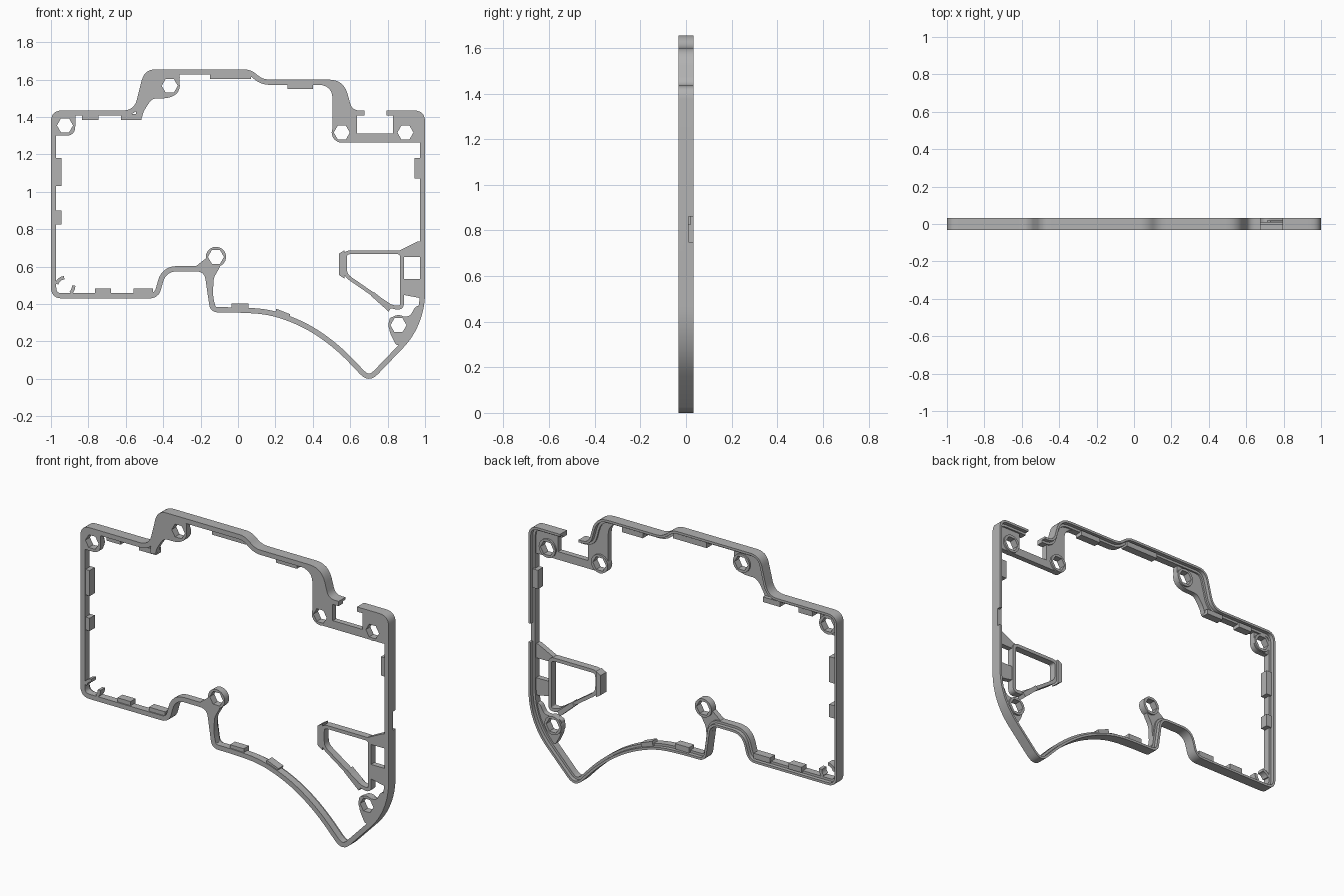
import bpy, bmesh, math
from mathutils import Vector

default = bpy.data.objects.get("Cube")
if default:
    bpy.data.objects.remove(default, do_unlink=True)

FRONT, BACK, LEDGE = -0.032, 0.032, 0.01
parts, cutters = [], []

grey = bpy.data.materials.new("plain grey")
grey.use_nodes = True
grey.diffuse_color = (0.45, 0.45, 0.45, 1)
grey.node_tree.nodes["Principled BSDF"].inputs["Base Color"].default_value = grey.diffuse_color


def rounded(points, radius):
    """Round every corner of a closed outline; a third value overrides the radius."""
    result = []
    count = len(points)
    for i, point in enumerate(points):
        corner = Vector(point[:2])
        before = Vector(points[i - 1][:2]) - corner
        after = Vector(points[(i + 1) % count][:2]) - corner
        size = point[2] if len(point) > 2 else radius
        size = min(size, before.length / 2, after.length / 2)
        start = corner + before.normalized() * size
        end = corner + after.normalized() * size
        steps = 6 if size > 0 else 0
        for s in range(steps + 1):
            t = s / max(steps, 1)
            p = start * (1 - t) ** 2 + corner * 2 * t * (1 - t) + end * t * t
            if not result or (p - result[-1]).length > 0.0005:
                result.append(p)
    if (result[0] - result[-1]).length < 0.0005:
        result.pop()
    return result


def inset(loop, distance):
    """Move a clockwise outline inwards."""
    moved = []
    for i, p in enumerate(loop):
        a = (p - loop[i - 1]).normalized()
        b = (loop[(i + 1) % len(loop)] - p).normalized()
        normal = Vector((a.y + b.y, -a.x - b.x)) / (1 + a.dot(b))
        moved.append(p + normal * distance)
    return moved


def finish(name, bm, store):
    bmesh.ops.recalc_face_normals(bm, faces=bm.faces)
    mesh = bpy.data.meshes.new(name)
    bm.to_mesh(mesh)
    bm.free()
    mesh.materials.append(grey)
    obj = bpy.data.objects.new(name, mesh)
    bpy.context.scene.collection.objects.link(obj)
    store.append(obj)
    return obj


def sweep(name, loop, profile):
    """Run a closed (inset, depth) section around an outline."""
    bm = bmesh.new()
    rings = []
    for distance, y in profile:
        rings.append([bm.verts.new((p.x, y, p.y)) for p in inset(loop, distance)])
    for k, ring in enumerate(rings):
        previous = rings[k - 1]
        for i in range(len(ring)):
            bm.faces.new((previous[i - 1], previous[i], ring[i], ring[i - 1]))
    return finish(name, bm, parts)


def slab(name, points, y0=FRONT, y1=0.0, radius=0.0, store=parts):
    bm = bmesh.new()
    face = bm.faces.new([bm.verts.new((p.x, y0, p.y)) for p in rounded(points, radius)])
    extruded = bmesh.ops.extrude_face_region(bm, geom=[face])["geom"]
    moved = [v for v in extruded if isinstance(v, bmesh.types.BMVert)]
    bmesh.ops.translate(bm, verts=moved, vec=(0, y1 - y0, 0))
    return finish(name, bm, store)


def box(x0, x1, z0, z1):
    return [(x0, z0), (x0, z1), (x1, z1), (x1, z0)]


def arc(x, z, radius, start, end, sides):
    angles = [math.radians(start + (end - start) * i / sides) for i in range(sides + 1)]
    return [(x + radius * math.cos(a), z + radius * math.sin(a)) for a in angles]


# Outer wall with a raised rim behind a wider front ledge
outline = rounded([
    (-1, 1.435), (-.555, 1.435), (-.5, 1.655), (.07, 1.655), (.13, 1.6),
    (.565, 1.6, .08), (.61, 1.435, .04), (1, 1.435),
    (1, .38, .3), (.94, .225, 1), (.7, -.025, .07),
    (.53, .155, 1), (.36, .275, 1), (.17, .345, 1), (0, .355, 1),
    (-.148, .355, .045), (-.18, .575, .045), (-.385, .575),
    (-.425, .43, .05), (-1, .43)], .06)
sweep("outer_wall", outline, [(0, FRONT), (.028, FRONT), (.028, LEDGE),
                              (.014, LEDGE), (.014, BACK), (0, BACK)])

# Flat plates that tie the screw bosses to the wall
slab("upper_left_plate", [
    (-.55, 1.39), (-.545, 1.43), (-.485, 1.64), (-.31, 1.64), (-.315, 1.53),
    (-.37, 1.5), (-.46, 1.5), (-.505, 1.43), (-.515, 1.39)], radius=.03)
slab("upper_right_plate", [
    (.4, 1.585), (.55, 1.585, .03), (.6, 1.425), (.637, 1.42), (.637, 1.312), (.83, 1.312),
    (.83, 1.42), (.985, 1.42), (.985, 1.265), (.505, 1.265, .06),
    (.505, 1.555, .12)])
slab("corner_plate", [(-.985, 1.42), (-.87, 1.42), (-.87, 1.3, .05), (-.985, 1.3)])
slab("stem_plate", [
    (-.24, .59), (-.165, .65), (-.09, .61), (-.13, .54), (-.135, .44),
    (-.115, .37), (-.14, .365), (-.185, .585)], radius=.02)
slab("lower_right_plate", [
    (.808, .33), (.92, .335), (.95, .39), (.985, .39), (.93, .25),
    (.87, .18), (.845, .18), (.81, .25)], radius=.02)

# Round bosses with hexagonal holes
for name, x, z in (("corner", -.925, 1.355), ("upper_left", -.365, 1.567),
                   ("upper_right", .555, 1.317), ("far_right", .895, 1.317),
                   ("stem", -.118, .652), ("lower_right", .858, .287)):
    slab(name + "_boss", arc(x, z, .054, 0, 348.75, 31), y1=LEDGE)
    slab(name + "_hole", arc(x, z, .043, 0, 300, 5), -.1, .1, store=cutters)

# Slot through the top bar and notch in the right edge
slab("slot_cutter", box(.675, .795, 1.38, 1.5), -.1, .1, store=cutters)
slab("notch_cutter", box(.9, 1.1, .75, .86), LEDGE, .1, store=cutters)

# Trigger-shaped loop with its brackets
loop = rounded([(.562, .687), (.887, .687), (.887, .37), (.82, .372), (.562, .55)], .04)
sweep("side_loop", loop, [(0, FRONT), (.02, FRONT), (.02, LEDGE), (0, LEDGE)])
slab("loop_end_cap", [(.54, .67), (.57, .688), (.57, .535), (.54, .555)], y1=.02)
slab("loop_lower_tab", [(.71, .445), (.73, .462), (.822, .385), (.805, .36)], y1=.02)
slab("loop_upper_bracket", [(.85, .68), (.96, .735), (.985, .735), (.985, .652), (.88, .652)])
slab("loop_lower_bracket", [(.88, .535), (.985, .535), (.985, .43), (.88, .45)])

# Open clip in the lower left corner
for side, start, end in (("upper", 95, 165), ("right", -50, 5)):
    clip = arc(-.925, .495, .055, start, end, 8) + arc(-.925, .495, .037, end, start, 8)
    slab(side + "_clip", clip, y1=LEDGE)

# Locating tabs along the inside of the wall
for i, span in enumerate((
        (-.98, -.945, 1.03, 1.18), (-.98, -.945, .825, .9), (.945, .98, 1.07, 1.18),
        (-.835, -.745, 1.385, 1.415), (-.625, -.515, 1.385, 1.415),
        (-.15, .07, 1.603, 1.635), (.265, .4, 1.55, 1.58),
        (-.765, -.68, .45, .482), (-.56, -.455, .45, .482),
        (-.035, .055, .37, .402))):
    slab("wall_tab_%d" % (i + 1), box(*span), -.025, .022)
slab("curve_tab", [(.195, .34), (.205, .375), (.28, .345), (.265, .31)], -.025, .022)

# Cut the openings, then bake them in
holes = bpy.data.collections.new("hole_cutters")
bpy.context.scene.collection.children.link(holes)
for cutter in cutters:
    bpy.context.scene.collection.objects.unlink(cutter)
    holes.objects.link(cutter)
    cutter.hide_render = True
for part in parts:
    if part.name.endswith(("_plate", "_boss", "_wall")):
        cut = part.modifiers.new("openings", 'BOOLEAN')
        cut.operand_type = 'COLLECTION'
        cut.collection = holes
        cut.solver = 'EXACT'
bpy.ops.object.select_all(action='DESELECT')
for part in parts:
    part.select_set(True)
bpy.context.view_layer.objects.active = parts[0]
bpy.ops.object.convert(target='MESH')
for cutter in cutters:
    bpy.data.objects.remove(cutter, do_unlink=True)
bpy.data.collections.remove(holes)
bpy.ops.object.shade_smooth_by_angle(angle=math.radians(30))
